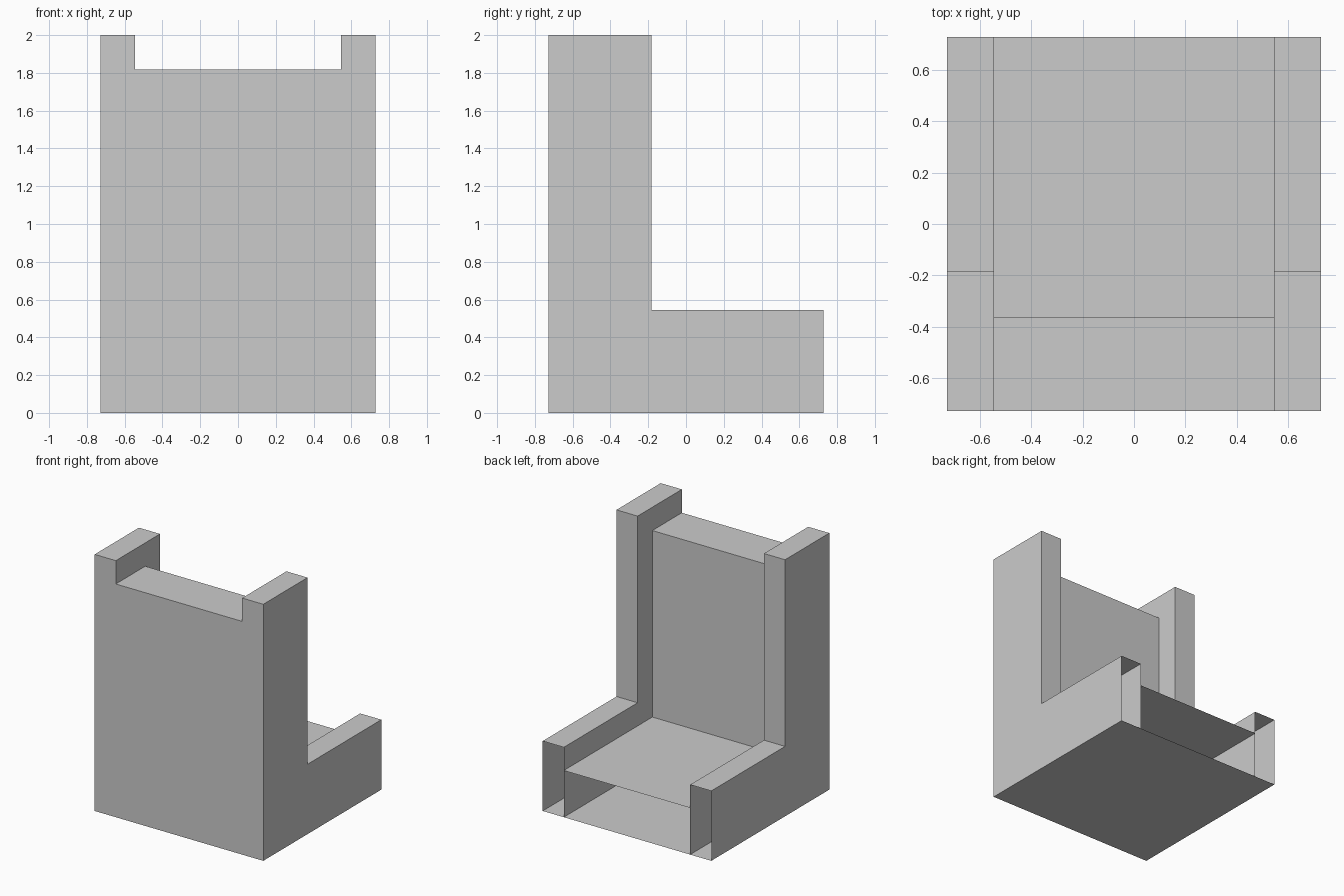
import bpy
import bmesh

cube = bpy.data.objects.get("Cube")
if cube:
    bpy.data.objects.remove(cube, do_unlink=True)

# Single plain finish
grey = bpy.data.materials.new("plain_grey")
grey.use_nodes = True
colour = (0.6, 0.6, 0.6, 1)
grey.diffuse_color = colour
grey.node_tree.nodes["Principled BSDF"].inputs["Base Color"].default_value = colour

# Main dimensions
OUT, IN = 0.727, 0.545
POST_Y, BACK_Y = -0.182, -0.364
TOP, BACK_TOP, ARM_TOP, SEAT_TOP = 2.0, 1.818, 0.545, 0.364


def box(name, low, high, open_axes=""):
    """Box between two corners; faces across the open axes are left out."""
    bm = bmesh.new()
    bmesh.ops.create_cube(bm, size=1)
    for v in bm.verts:
        v.co = [high[i] if v.co[i] > 0 else low[i] for i in range(3)]
    bm.normal_update()
    gone = [f for f in bm.faces
            if any(abs(f.normal["xyz".index(a)]) > 0.9 for a in open_axes)]
    bmesh.ops.delete(bm, geom=gone, context="FACES_ONLY")
    mesh = bpy.data.meshes.new(name)
    bm.to_mesh(mesh)
    bm.free()
    mesh.materials.append(grey)
    obj = bpy.data.objects.new(name, mesh)
    bpy.context.collection.objects.link(obj)
    return obj


# Tall posts and hollow armrests with open ends
for side, x0, x1 in (("left", IN, OUT), ("right", -OUT, -IN)):
    box(side + "_post", (x0, -OUT, 0), (x1, POST_Y, TOP))
    box(side + "_armrest", (x0, POST_Y, 0), (x1, OUT, ARM_TOP), "y")

# Backrest between the posts, and hollow seat between the armrests
box("backrest", (-IN, -OUT, 0), (IN, BACK_Y, BACK_TOP), "x")
box("seat", (-IN, BACK_Y, 0), (IN, OUT, SEAT_TOP), "xy")
